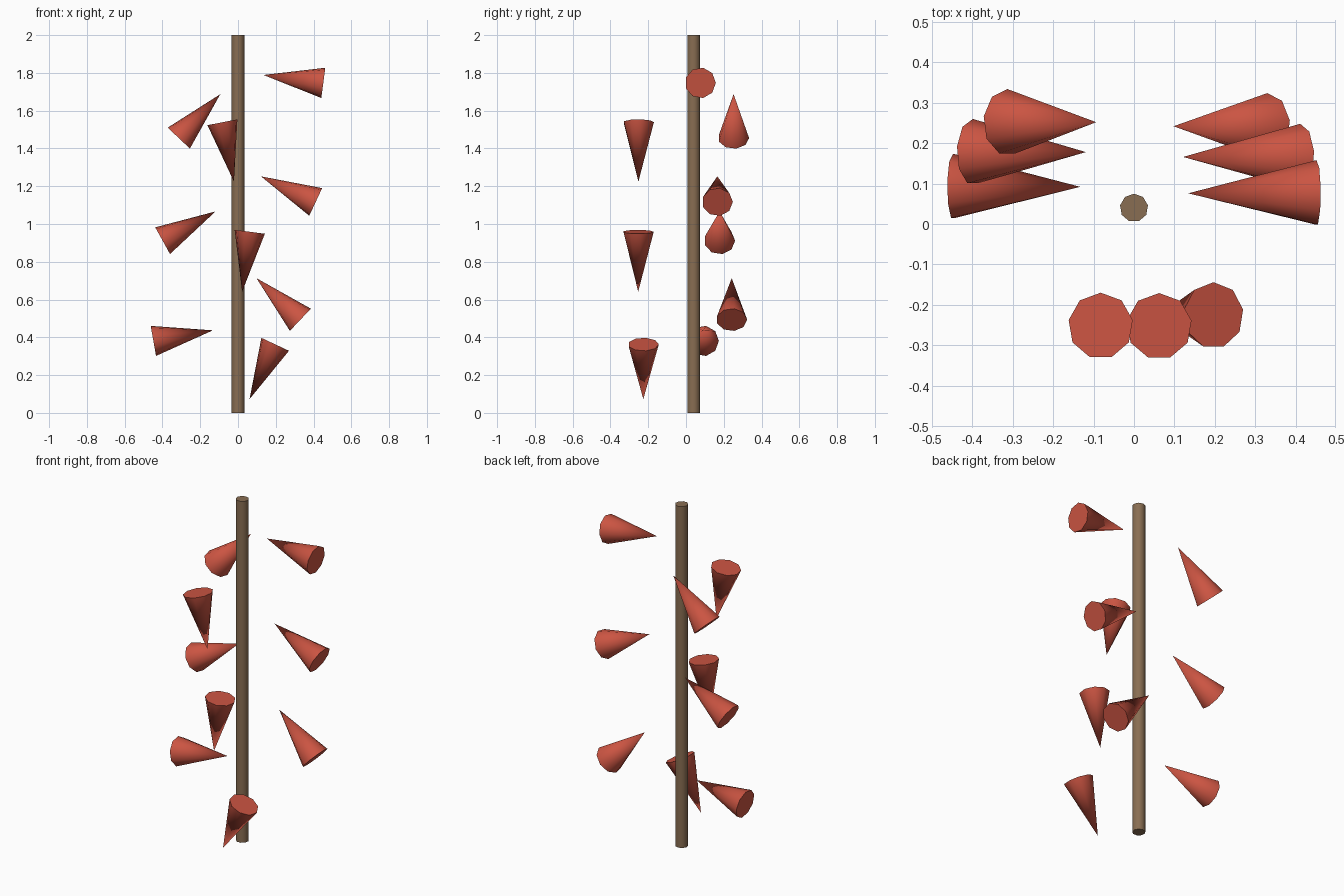
import bpy
import math
from mathutils import Matrix, Vector

if "Cube" in bpy.data.objects:
    bpy.data.objects.remove(bpy.data.objects["Cube"])

SIDES = 9
LENGTH, RADIUS = 0.32, 0.082


def material(name, rgb):
    mat = bpy.data.materials.new(name)
    mat.diffuse_color = (*rgb, 1.0)
    mat.use_nodes = True
    mat.node_tree.nodes["Principled BSDF"].inputs["Base Color"].default_value = mat.diffuse_color
    return mat


red = material("red", (0.60, 0.09, 0.055))
brown = material("brown", (0.25, 0.155, 0.085))


def finish(name, mat):
    obj = bpy.context.object
    obj.name = name
    obj.data.materials.append(mat)
    bpy.ops.object.shade_smooth_by_angle(angle=math.radians(45))
    return obj


# Upright pole
bpy.ops.mesh.primitive_cylinder_add(vertices=SIDES, radius=0.035, depth=2,
                                    location=(0, 0.04, 1))
finish("pole", brown)


# Cone tilted about the y axis so that it points from its base to its tip
def cone(name, y, tip, base):
    dx, dz = tip[0] - base[0], tip[1] - base[1]
    mid = ((tip[0] + base[0]) / 2, y, (tip[1] + base[1]) / 2)
    bpy.ops.mesh.primitive_cone_add(vertices=SIDES, radius1=RADIUS, radius2=0,
                                    depth=LENGTH, location=mid,
                                    rotation=(0, math.atan2(dx, dz), 0))
    finish(name, red)


# Three columns of cones around the pole: y, tip (x, z), base centre (x, z)
columns = {
    "right_cone": [(0.076, (0.134, 1.789), (0.452, 1.747)),
                   (0.166, (0.122, 1.252), (0.411, 1.117)),
                   (0.242, (0.099, 0.712), (0.329, 0.494))],
    "left_cone": [(0.252, (-0.094, 1.687), (-0.313, 1.455)),
                  (0.178, (-0.120, 1.066), (-0.398, 0.912)),
                  (0.092, (-0.133, 0.437), (-0.448, 0.381))],
    "front_cone": [(-0.252, (-0.022, 1.227), (-0.082, 1.536)),
                   (-0.253, (0.022, 0.643), (0.062, 0.957)),
                   (-0.226, (0.062, 0.075), (0.196, 0.361))],
}
for name, cones in columns.items():
    for i, (y, tip, base) in enumerate(cones, 1):
        cone(f"{name}_{i}", y, tip, base)
